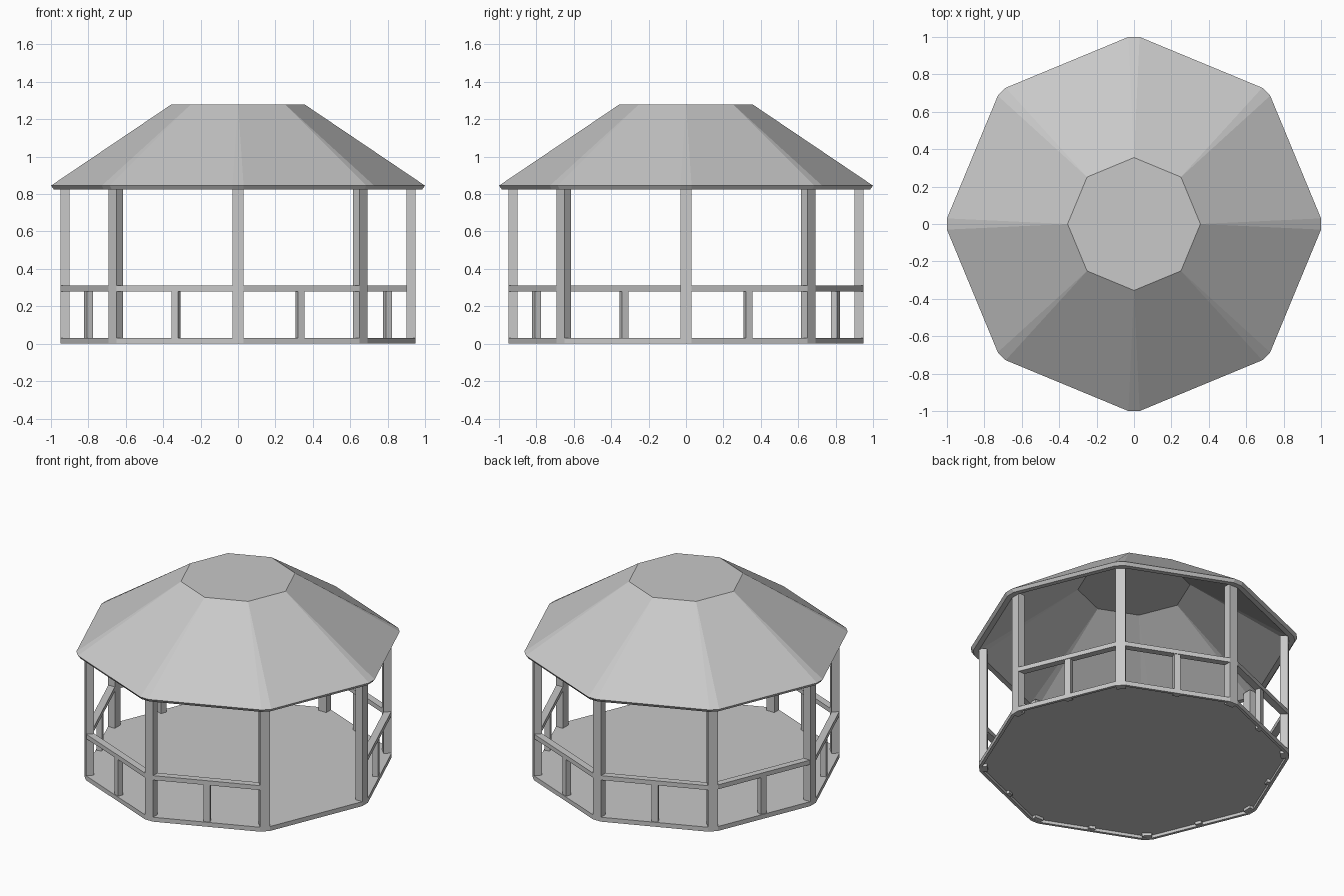
import bpy, bmesh
from math import cos, sin, tan, pi
from mathutils import Matrix, Vector

cube = bpy.data.objects.get("Cube")
if cube:
    bpy.data.objects.remove(cube, do_unlink=True)

SIDES = 8
STEP = 2 * pi / SIDES

grey = bpy.data.materials.new("plain grey")
grey.use_nodes = True
grey.diffuse_color = (0.58, 0.58, 0.58, 1)
grey.node_tree.nodes["Principled BSDF"].inputs["Base Color"].default_value = (0.58, 0.58, 0.58, 1)


def finish(bm, name):
    bmesh.ops.recalc_face_normals(bm, faces=bm.faces)
    mesh = bpy.data.meshes.new(name)
    bm.to_mesh(mesh)
    bm.free()
    mesh.materials.append(grey)
    obj = bpy.data.objects.new(name, mesh)
    bpy.context.collection.objects.link(obj)
    return obj


def octagon_shell(name, profile):
    """Loft octagons with clipped corners; profile rows are radius, corner half width, height."""
    bm = bmesh.new()
    rings = []
    for radius, half, z in profile:
        ring = []
        for k in range(SIDES):
            turn = Matrix.Rotation(k * STEP, 3, 'Z')
            ring += [bm.verts.new(turn @ Vector((radius, s * half, z))) for s in (-1, 1)]
        rings.append(ring)
    count = 2 * SIDES
    for low, high in zip(rings, rings[1:]):
        for i in range(count):
            j = (i + 1) % count
            bm.faces.new((low[i], low[j], high[j], high[i]))
    bm.faces.new(rings[0])
    bm.faces.new(rings[-1])
    bmesh.ops.remove_doubles(bm, verts=bm.verts, dist=0.0001)
    return finish(bm, name)


def beam(name, angle, radius, depth, width, bottom, top):
    """Upright or level timber whose outer face is at the given radius."""
    bm = bmesh.new()
    bmesh.ops.create_cube(bm, size=1)
    bmesh.ops.scale(bm, vec=(depth, width, top - bottom), verts=bm.verts)
    bmesh.ops.translate(bm, vec=(radius - depth / 2, 0, (top + bottom) / 2), verts=bm.verts)
    bmesh.ops.rotate(bm, matrix=Matrix.Rotation(angle, 3, 'Z'), verts=bm.verts)
    return finish(bm, name)


# Hollow roof with a flat top and a tapered eave lip
octagon_shell("roof", [(0.355, 0, 1.28), (1.0, 0.03, 0.845), (0.985, 0.03, 0.825),
                       (0.95, 0.03, 0.825), (0.345, 0, 1.24)])

# Floor with a rim that hangs below the deck
octagon_shell("floor", [(0.95, 0.03, 0.03), (0.95, 0.03, 0),
                        (0.93, 0.03, 0), (0.93, 0.03, 0.02)])

# Corner posts, and railings on every side but the entrance
apothem = 0.95 * cos(STEP / 2) + 0.03 * sin(STEP / 2)
rail_length = 2 * apothem * tan(STEP / 2) - 0.06
entrance = SIDES - 1
for k in range(SIDES):
    beam("corner_post", k * STEP, 0.95, 0.05, 0.06, 0.001, 0.835)
    if k == entrance:
        continue
    middle = (k + 0.5) * STEP
    beam("hand_rail", middle, apothem - 0.002, 0.045, rail_length, 0.28, 0.31)
    beam("baluster", middle, apothem - 0.006, 0.035, 0.04, 0.001, 0.285)
